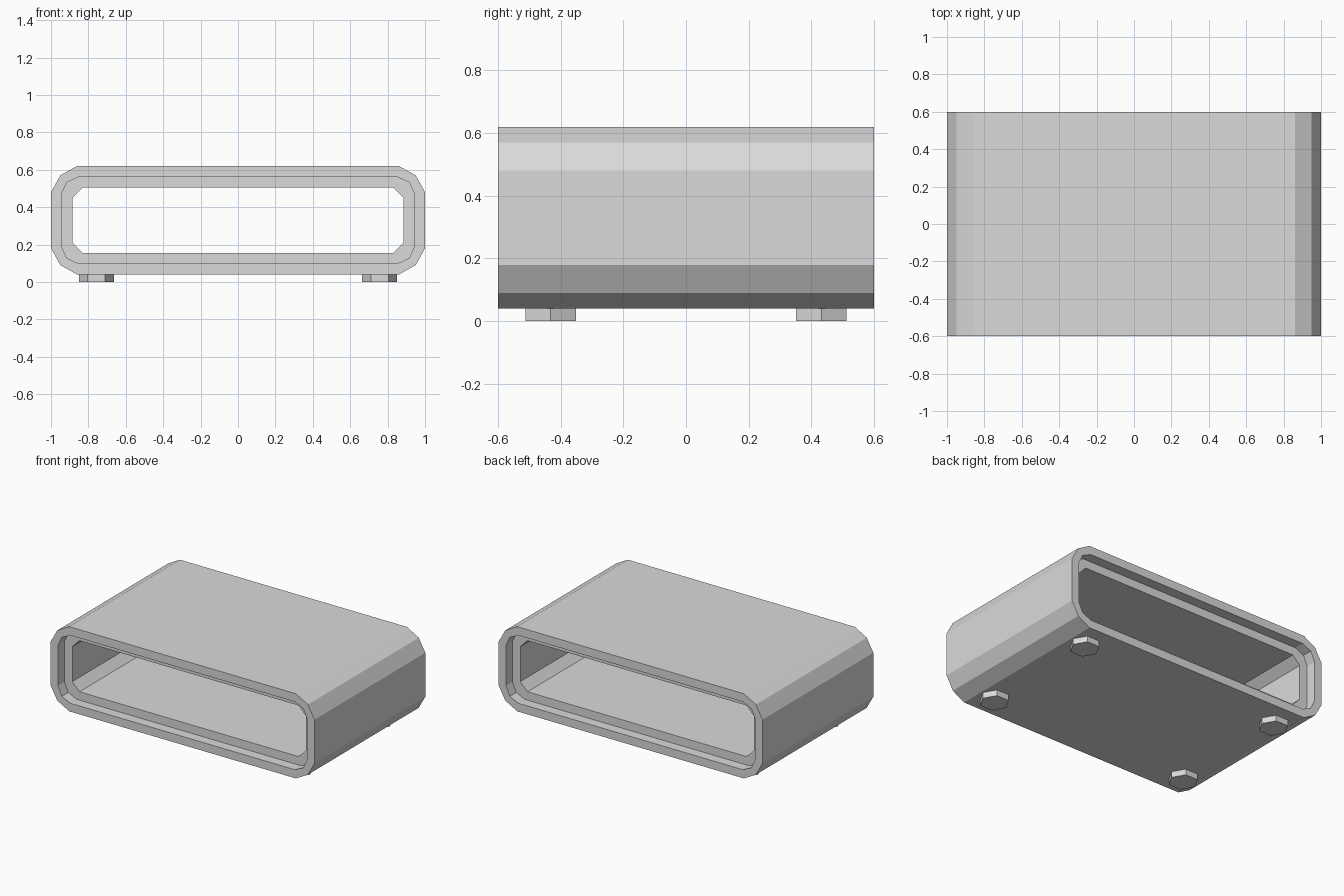
import bpy, bmesh, math

cube = bpy.data.objects.get("Cube")
if cube:
    bpy.data.objects.remove(cube, do_unlink=True)

grey = bpy.data.materials.new("light_grey")
grey.use_nodes = True
colour = (0.7, 0.7, 0.7, 1)
grey.diffuse_color = colour
grey.node_tree.nodes["Principled BSDF"].inputs["Base Color"].default_value = colour

MID_Z = 0.33


def add_object(name, bm):
    bmesh.ops.recalc_face_normals(bm, faces=bm.faces)
    mesh = bpy.data.meshes.new(name)
    bm.to_mesh(mesh)
    bm.free()
    mesh.materials.append(grey)
    obj = bpy.data.objects.new(name, mesh)
    bpy.context.collection.objects.link(obj)
    return obj


def profile(half_w, half_h, cut, mid):
    """Rectangle whose corners are cut in two facets meeting at inset mid."""
    corner = [(half_w, half_h - cut), (half_w - mid, half_h - mid), (half_w - cut, half_h)]
    points = []
    for sx, sz in ((1, 1), (-1, 1), (-1, -1), (1, -1)):
        part = corner if sx * sz > 0 else corner[::-1]
        points += [(sx * x, sz * z) for x, z in part]
    return points


# Hollow body: outer shell, rim, recessed lip and tunnel as one closed band
outer = profile(1, 0.29, 0.14, 0.05)
rim = profile(0.945, 0.2325, 0.095, 0.03)
opening = profile(0.885, 0.175, 0.055, 0.0275)
front = [(outer, -0.6), (rim, -0.6), (rim, -0.53), (opening, -0.53)]
sections = front + [(shape, -y) for shape, y in reversed(front)]

bm = bmesh.new()
rings = [[bm.verts.new((x, y, MID_Z + z)) for x, z in shape] for shape, y in sections]
for i, ring in enumerate(rings):
    following = rings[(i + 1) % len(rings)]
    for j in range(len(ring)):
        k = (j + 1) % len(ring)
        bm.faces.new((ring[j], ring[k], following[k], following[j]))
add_object("body", bm)

# Four hexagonal feet, each with a corner turned towards the side
for side, sx in (("left", 1), ("right", -1)):
    for end, sy in (("front", -1), ("back", 1)):
        bm = bmesh.new()
        bmesh.ops.create_cone(bm, cap_ends=True, segments=6, radius1=0.093,
                              radius2=0.093, depth=0.04)
        bm.verts.ensure_lookup_table()
        first = bm.verts[0].co
        turn = math.atan2(first.y, first.x)
        foot = add_object(f"{end}_{side}_foot", bm)
        foot.rotation_euler.z = -turn
        foot.location = (sx * 0.757, sy * 0.432, 0.02)
